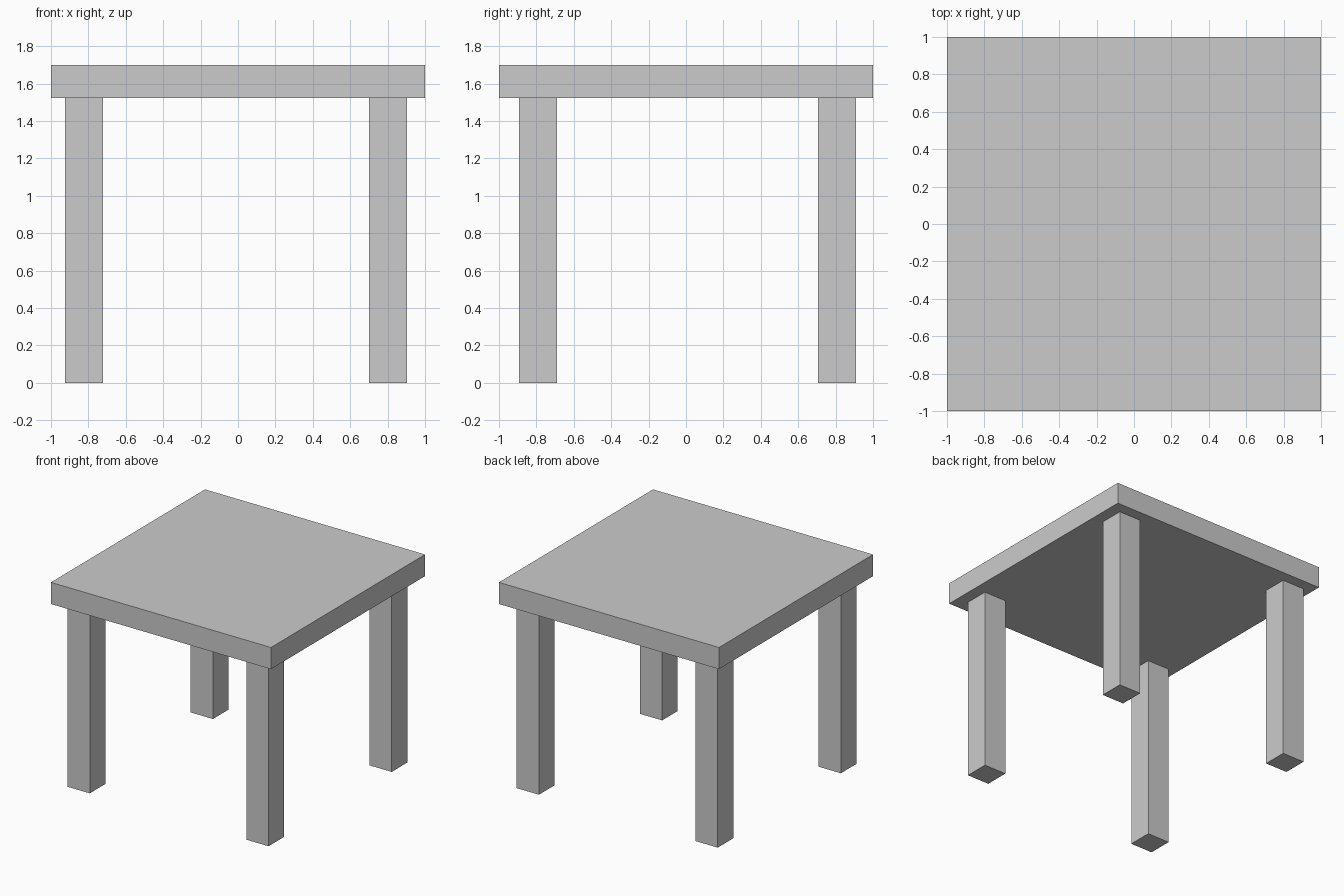
import bpy

if "Cube" in bpy.data.objects:
    bpy.data.objects.remove(bpy.data.objects["Cube"])

TOP_Z = 1.70       # upper face of the table top
UNDER_Z = 1.522    # underside of the table top, where the legs end
LEG_W = 0.202      # square leg section


def box(name, centre, size):
    """Add a box with its dimensions baked into the mesh."""
    bpy.ops.mesh.primitive_cube_add(size=1, location=centre)
    obj = bpy.context.object
    obj.name = name
    obj.scale = size
    bpy.ops.object.transform_apply(location=False, rotation=False, scale=True)
    return obj


# Table top: square slab
box("table_top", (0, 0, (TOP_Z + UNDER_Z) / 2), (2, 2, TOP_Z - UNDER_Z))

# Four legs, set slightly off-centre under the slab
for side, x in (("left", -0.823), ("right", 0.802)):
    for end, y in (("front", -0.792), ("back", 0.807)):
        box(f"{end}_{side}_leg", (x, y, UNDER_Z / 2), (LEG_W, LEG_W, UNDER_Z))
